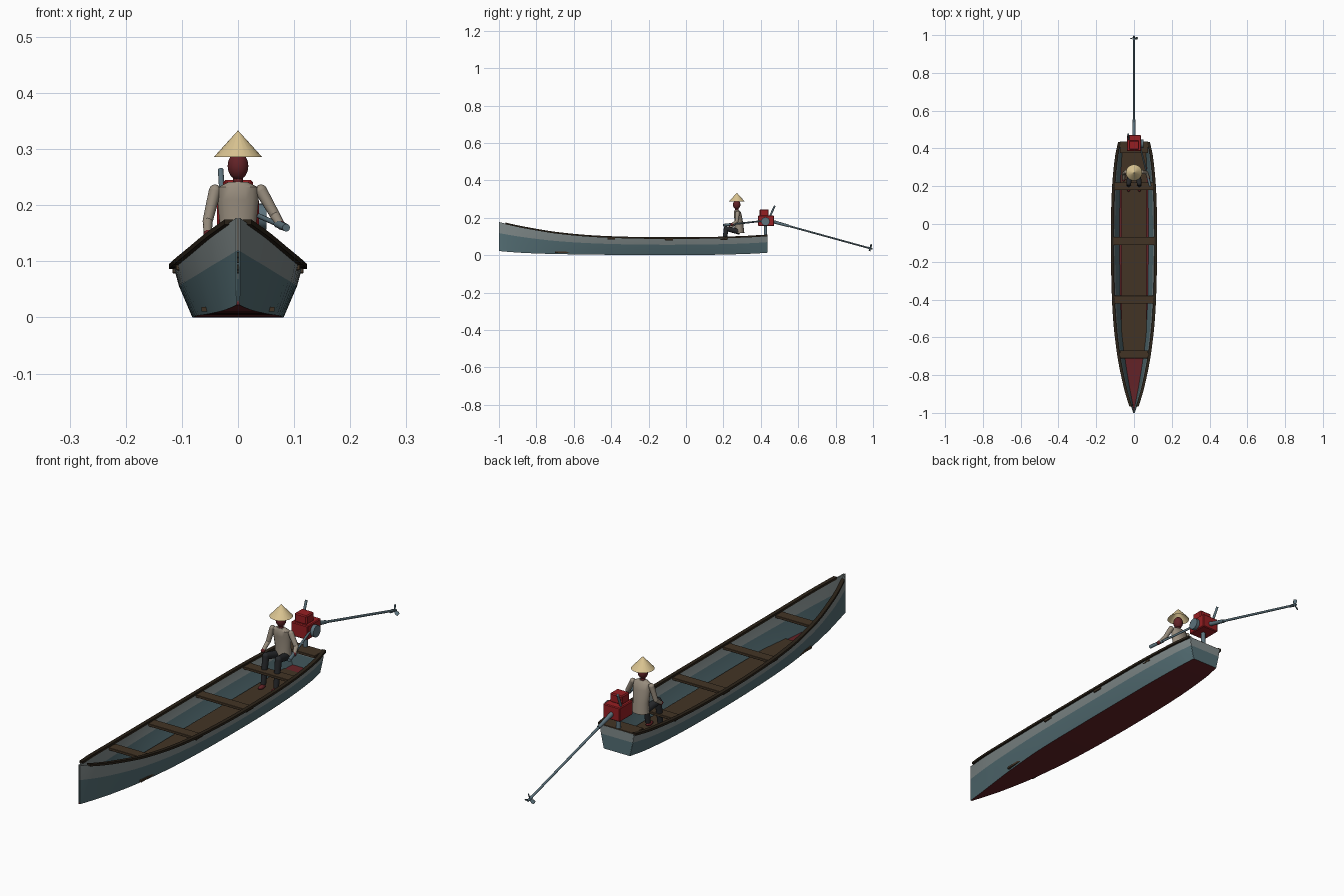
import bpy, bmesh, math
from mathutils import Vector

cube = bpy.data.objects.get("Cube")
if cube:
    bpy.data.objects.remove(cube, do_unlink=True)


def material(name, red, green, blue):
    """Flat colour from 0-255 display values, stored as linear."""
    linear = [((c / 255 + 0.055) / 1.055) ** 2.4 for c in (red, green, blue)] + [1]
    mat = bpy.data.materials.new(name)
    mat.use_nodes = True
    mat.diffuse_color = linear
    mat.node_tree.nodes["Principled BSDF"].inputs["Base Color"].default_value = linear
    return mat


pale = material("pale_grey_paint", 128, 138, 138)
teal = material("teal_grey_paint", 84, 110, 116)
maroon = material("maroon", 98, 34, 38)
wood = material("brown_wood", 66, 52, 37)
dark_wood = material("dark_wood", 42, 34, 24)
engine_red = material("engine_red", 150, 30, 34)
steel = material("blue_steel", 92, 114, 124)
straw = material("straw", 218, 196, 145)
shirt = material("shirt_cloth", 152, 141, 126)
trousers = material("trouser_cloth", 38, 40, 43)


def finish(name, bm, mats, smooth=True):
    bmesh.ops.recalc_face_normals(bm, faces=bm.faces)
    mesh = bpy.data.meshes.new(name)
    bm.to_mesh(mesh)
    bm.free()
    for mat in mats:
        mesh.materials.append(mat)
    obj = bpy.data.objects.new(name, mesh)
    bpy.context.collection.objects.link(obj)
    if smooth:
        bpy.ops.object.select_all(action="DESELECT")
        obj.select_set(True)
        bpy.context.view_layer.objects.active = obj
        bpy.ops.object.shade_smooth_by_angle(angle=math.radians(35))
    return obj


def box(name, centre, size, mat, bevel=0.0):
    bm = bmesh.new()
    bmesh.ops.create_cube(bm, size=1)
    bmesh.ops.scale(bm, vec=size, verts=bm.verts)
    bmesh.ops.translate(bm, vec=centre, verts=bm.verts)
    if bevel:
        bmesh.ops.bevel(bm, geom=bm.edges, offset=bevel, segments=1, affect="EDGES")
    return finish(name, bm, [mat], smooth=False)


def rod(name, start, end, r_start, r_end, mat, sides=12, caps=True):
    start, end = Vector(start), Vector(end)
    axis = end - start
    bm = bmesh.new()
    bmesh.ops.create_cone(bm, cap_ends=caps, segments=sides, radius1=r_start,
                          radius2=r_end, depth=axis.length)
    bmesh.ops.rotate(bm, matrix=axis.to_track_quat("Z", "Y").to_matrix(), verts=bm.verts)
    bmesh.ops.translate(bm, vec=(start + end) / 2, verts=bm.verts)
    return finish(name, bm, [mat])


def ball(name, centre, scale, mat):
    bm = bmesh.new()
    bmesh.ops.create_uvsphere(bm, u_segments=14, v_segments=8, radius=1)
    bmesh.ops.scale(bm, vec=scale, verts=bm.verts)
    bmesh.ops.translate(bm, vec=centre, verts=bm.verts)
    return finish(name, bm, [mat])


def skin_loops(bm, loops, colour=lambda i: 0):
    """Join equal closed loops of points with quads."""
    rings = [[bm.verts.new(p) for p in loop] for loop in loops]
    for a, b in zip(rings, rings[1:]):
        for i in range(len(a)):
            j = (i + 1) % len(a)
            bm.faces.new((a[i], a[j], b[j], b[i])).material_index = colour(i)
    return rings


# Hull stations: y, gunwale half width, sheer height, chine half width, keel height
keys = [Vector(k) for k in (
    (-1, .004, .177, .003, .022), (-.93, .028, .16, .016, .016),
    (-.85, .05, .144, .031, .011), (-.7, .08, .119, .054, .006),
    (-.5, .103, .1, .073, .003), (-.25, .113, .091, .08, 0),
    (0, .114, .09, .081, 0), (.2, .108, .093, .078, .003),
    (.36, .092, .099, .068, .008), (.435, .076, .104, .058, .013))]


def station(y):
    """Smooth interpolation of the hull stations along y."""
    i = max(n for n in range(len(keys) - 1) if keys[n][0] <= y)
    a, b = keys[i], keys[i + 1]
    before, after = keys[max(i - 1, 0)], keys[min(i + 2, len(keys) - 1)]
    span = b[0] - a[0]
    t = (y - a[0]) / span
    m0 = (b - before) * (span / (b[0] - before[0]))
    m1 = (after - a) * (span / (after[0] - a[0]))
    s = t * t
    c = s * t
    return (a * (2 * c - 3 * s + 1) + m0 * (c - 2 * s + t)
            + b * (3 * s - 2 * c) + m1 * (c - s))


def section(y, inset=0.0, floor=0.0):
    """Right gunwale to left gunwale: gunwale, paint line, chine."""
    _, gun, sheer, chine, keel = station(y)
    line = keel + (sheer - keel) * 0.62
    mid = chine + (gun - chine) * 0.72
    half = [(max(gun - inset, .001), sheer), (max(mid - inset, .001), line),
            (max(chine - inset, .001), keel + floor)]
    return [Vector((x, y, z)) for x, z in half] + [Vector((-x, y, z)) for x, z in half[::-1]]


ys = [a[0] + (b[0] - a[0]) * n / 4 for a, b in zip(keys, keys[1:]) for n in range(4)]
ys.append(keys[-1][0])

# Hull shell with painted bands, inside and out
bands = [0, 1, 2, 1, 0, 0, 0, 1, 2, 1, 0, 0]
bm = bmesh.new()
rings = skin_loops(bm, [section(y) + section(y, .005, .008)[::-1] for y in ys],
                   lambda i: bands[i])
for ring in (rings[0], rings[-1]):
    for i in range(5):
        bm.faces.new((ring[i], ring[i + 1], ring[10 - i], ring[11 - i])).material_index = bands[i]
finish("hull", bm, [pale, teal, maroon])

# Transom closing the stern
bm = bmesh.new()
loops = [section(y, .001) for y in (.422, .436)]
rings = skin_loops(bm, loops, lambda i: bands[i])
for a in rings:
    bm.faces.new((a[0], a[1], a[4], a[5])).material_index = 0
    bm.faces.new((a[1], a[2], a[3], a[4])).material_index = 1
finish("transom", bm, [pale, teal, maroon], smooth=False)

# Gunwale rails
for side, label in ((1, "left"), (-1, "right")):
    loops = []
    for y in ys[2:]:
        _, gun, sheer, _, _ = station(y)
        loops.append([(side * (gun + dx), y, sheer + dz) for dx, dz in
                      ((-.007, -.003), (.008, -.003), (.008, .006), (-.007, .006))])
    bm = bmesh.new()
    ends = skin_loops(bm, loops)
    bm.faces.new(ends[0])
    bm.faces.new(ends[-1])
    finish(label + "_rail", bm, [dark_wood])

# Floor, cross seats and stern deck
box("floor_boards", (0, -.16, .015), (.13, 1.08, .008), wood)
for n, (y, half) in enumerate(((-.69, .074), (-.4, .111), (-.09, .117), (.2, .107))):
    box(f"cross_seat_{n + 1}", (0, y, station(y)[2] - .006), (half * 2, .042, .01), wood, .001)
box("stern_deck", (0, .405, .102), (.15, .06, .01), wood, .001)

# Engine
box("engine_block", (0, .428, .183), (.074, .085, .056), engine_red, .003)
box("fuel_tank", (0, .418, .227), (.054, .048, .036), engine_red, .004)
rod("engine_mount", (0, .425, .1), (0, .425, .16), .009, .009, steel)
rod("flywheel", (.034, .425, .18), (.051, .425, .18), .023, .023, steel, 20)
rod("exhaust_pipe", (-.027, .445, .2), (-.031, .475, .264), .005, .005, steel)
rod("tiller", (.03, .42, .184), (.078, .23, .163), .0045, .0045, steel)
rod("tiller_grip", (.07, .262, .167), (.086, .2, .16), .007, .007, steel)

# Long propeller shaft
hub = Vector((0, .985, .036))
shaft_start = Vector((0, .465, .179))
along = (hub - shaft_start).normalized()
rod("shaft_sleeve", shaft_start, shaft_start + along * .09, .009, .007, steel)
rod("propeller_shaft", shaft_start, hub, .005, .0045, steel)
rod("propeller_hub", hub - along * .012, hub + along * .012, .007, .004, steel)
across = Vector((1, 0, 0))
upward = across.cross(along)
for n in range(3):
    turn = math.radians(90 + 120 * n)
    out = across * math.cos(turn) + upward * math.sin(turn)
    wide = out.cross(along) * .006 + along * .004
    bm = bmesh.new()
    thick = along * .001
    skin_loops(bm, [[hub + out * r - wide * w - thick, hub + out * r + wide * w - thick,
                     hub + out * r + wide * w + thick, hub + out * r - wide * w + thick]
                    for r, w in ((.002, .4), (.014, 1), (.023, .8))])
    bmesh.ops.holes_fill(bm, edges=bm.edges)
    finish(f"propeller_blade_{n + 1}", bm, [steel], smooth=False)

# Seated boatman: torso, neck, head and hat
bm = bmesh.new()
rings = skin_loops(bm, [[(rx * math.cos(a * math.tau / 16), y + ry * math.sin(a * math.tau / 16), z)
                         for a in range(16)] for y, z, rx, ry in (
    (.285, .118, .034, .027), (.284, .16, .032, .023), (.278, .21, .037, .021),
    (.274, .232, .036, .018), (.272, .241, .018, .011))])
bm.faces.new(rings[0])
bm.faces.new(rings[-1])
finish("torso", bm, [shirt])
rod("neck", (0, .272, .235), (0, .272, .256), .009, .009, maroon)
ball("head", (0, .271, .27), (.019, .02, .025), maroon)
rod("straw_hat", (0, .272, .286), (0, .272, .333), .043, .0003, straw, 20, caps=False)

# Arms and legs
arms = {"left": ((.041, .276, .226), (.066, .272, .182), (.077, .245, .164)),
        "right": ((-.041, .276, .226), (-.054, .268, .172), (-.054, .235, .148))}
for label, (shoulder, elbow, hand) in arms.items():
    side = 1 if label == "left" else -1
    ball(label + "_shoulder", shoulder, (.011, .011, .011), shirt)
    rod(label + "_upper_arm", shoulder, elbow, .011, .009, shirt)
    ball(label + "_elbow", elbow, (.009, .009, .009), shirt)
    rod(label + "_forearm", elbow, hand, .009, .007, shirt)
    ball(label + "_hand", hand, (.008, .01, .008), maroon)
    hip, knee, ankle = ((side * .016, .288, .125), (side * .028, .215, .142),
                        (side * .028, .2, .035))
    rod(label + "_thigh", hip, knee, .016, .013, trousers)
    ball(label + "_knee", knee, (.013, .013, .013), trousers)
    rod(label + "_shin", knee, ankle, .013, .01, trousers)
    ball(label + "_foot", (side * .028, .19, .027), (.01, .02, .008), maroon)
